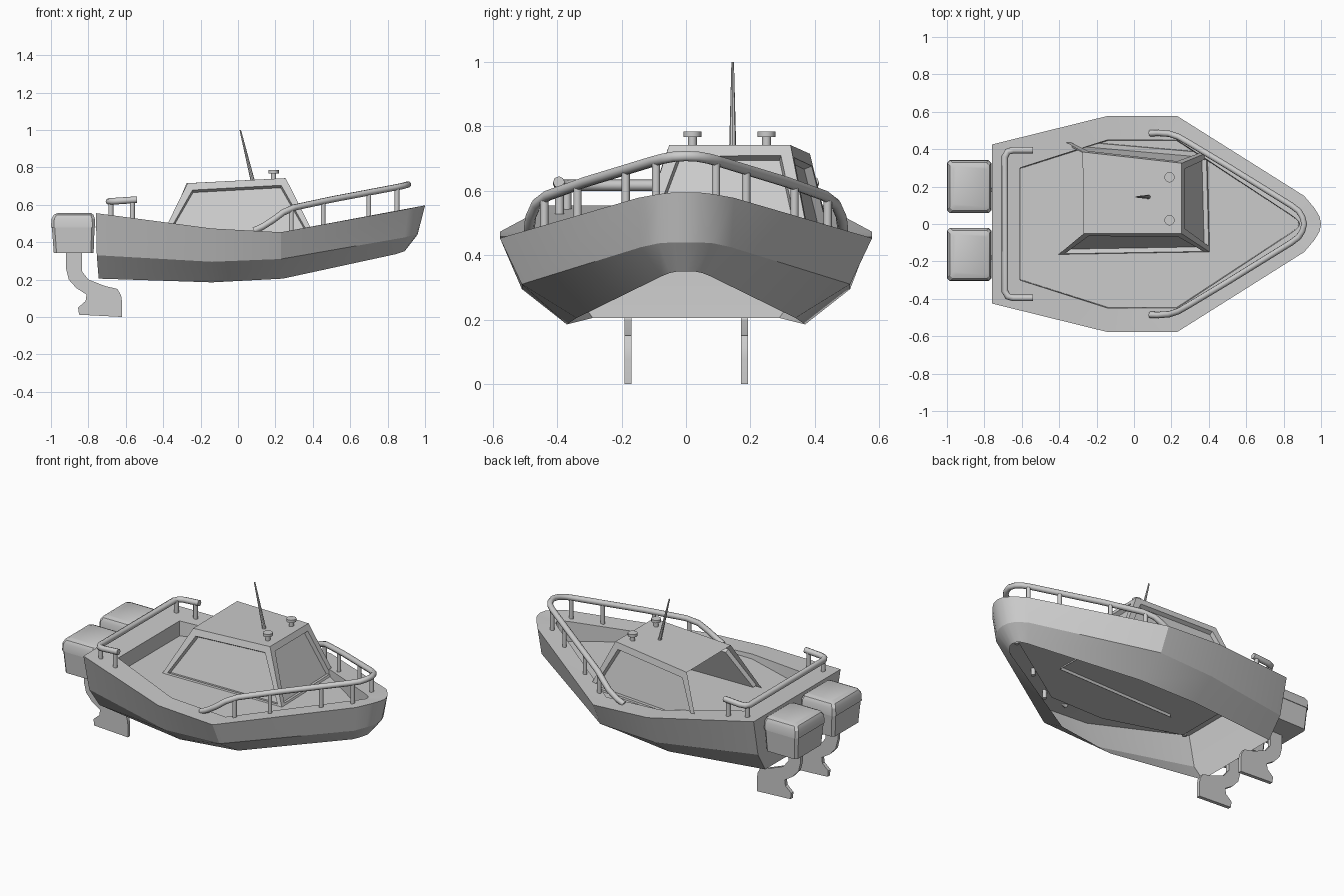
import bpy, bmesh, math
from mathutils import Vector

if "Cube" in bpy.data.objects:
    bpy.data.objects.remove(bpy.data.objects["Cube"])


def finish(bm, name, angle=30):
    me = bpy.data.meshes.new(name)
    bm.to_mesh(me)
    bm.free()
    ob = bpy.data.objects.new(name, me)
    bpy.context.collection.objects.link(ob)
    bpy.ops.object.select_all(action='DESELECT')
    ob.select_set(True)
    bpy.context.view_layer.objects.active = ob
    bpy.ops.object.shade_smooth_by_angle(angle=math.radians(angle))
    return ob


def loft(bm, rings, cap_start=False, cap_end=False):
    loops = [[bm.verts.new(p) for p in r] for r in rings]
    n = len(loops[0])
    for a, b in zip(loops, loops[1:]):
        for i in range(n):
            j = (i + 1) % n
            bm.faces.new((a[i], a[j], b[j], b[i]))
    if cap_start:
        bm.faces.new(loops[0][::-1])
    if cap_end:
        bm.faces.new(loops[-1])


def mirrored(half):
    # half runs stern to bow on +y; the last point lies on the centreline
    return [(x, -y, z) for x, y, z in half] + half[-2::-1]


def tube(name, pts, r):
    cu = bpy.data.curves.new(name, 'CURVE')
    cu.dimensions = '3D'
    cu.bevel_depth = r
    cu.bevel_resolution = 2
    cu.use_fill_caps = True
    sp = cu.splines.new('POLY')
    sp.points.add(len(pts) - 1)
    for p, co in zip(sp.points, pts):
        p.co = (*co, 1)
    sp.use_smooth = True
    ob = bpy.data.objects.new(name, cu)
    bpy.context.collection.objects.link(ob)


def cone(name, a, b, r1, r2, sides=12):
    a, b = Vector(a), Vector(b)
    bm = bmesh.new()
    bmesh.ops.create_cone(bm, cap_ends=True, segments=sides, radius1=r1,
                          radius2=r2, depth=(b - a).length)
    q = (b - a).to_track_quat('Z', 'Y')
    for v in bm.verts:
        v.co = q @ v.co + (a + b) / 2
    finish(bm, name, 40)


# Hull: open-bottomed shell, wide gunwale and sunken flat deck
FLOOR = 0.445
bottom = [(-.745, .29, .205), (-.14, .37, .185), (.24, .34, .205), (.84, .075, .335),
          (.87, .05, .345), (.885, .025, .35), (.89, 0, .35)]
chine = [(-.755, .375, .33), (-.14, .51, .295), (.23, .51, .31), (.89, .14, .425),
         (.935, .085, .437), (.955, .04, .44), (.96, 0, .44)]
sheer = [(-.76, .425, .555), (-.14, .578, .473), (.23, .578, .453), (.91, .15, .578),
         (.965, .085, .59), (.992, .04, .595), (1, 0, .595)]
inner = [(-.61, .30, .535), (-.14, .45, .473), (.23, .45, .453), (.83, .055, .565),
         (.865, .03, .57), (.88, .015, .572), (.885, 0, .572)]
floor = [(x * .995, y * .99, FLOOR) for x, y, z in inner]
bm = bmesh.new()
loft(bm, [mirrored(r) for r in (bottom, chine, sheer, inner, floor)], cap_end=True)
finish(bm, "hull", 22)

# Cabin: offset shell, open at the back, with recessed windows
bm = bmesh.new()
base = [bm.verts.new(p) for p in ((-.41, -.168, .43), (.412, -.155, .43),
                                  (.40, .385, .43), (-.395, .455, .43))]
roof = [bm.verts.new(p) for p in ((-.27, -.052, .715), (.255, -.052, .742),
                                  (.255, .325, .742), (-.275, .385, .715))]
walls = [bm.faces.new((base[i], base[i + 1], roof[i + 1], roof[i])) for i in range(3)]
bm.faces.new(roof)
bm.normal_update()
bmesh.ops.inset_individual(bm, faces=walls, thickness=.047, depth=0)
bm.normal_update()
ext = bmesh.ops.inset_individual(bm, faces=walls, thickness=.006, depth=-.025)
finish(bm, "cabin", 15)

# Antenna and roof lights
cone("antenna", (.078, .145, .73), (.012, .145, 1.0), .011, .004, 8)
for y in (.25, .02):
    cone("roof_light_stem", (.19, y, .735), (.19, y, .772), .014, .014)
    cone("roof_light_cap", (.19, y, .768), (.19, y, .785), .028, .028)

# Bow rail with posts
half = [(.085, .485, .462), (.13, .487, .482), (.19, .482, .52), (.24, .465, .558),
        (.30, .43, .585), (.50, .31, .628), (.84, .10, .692), (.88, .07, .70),
        (.90, .038, .706), (.91, 0, .708)]
tube("bow_rail", mirrored(half), .017)
for x, y, z in ((.285, .44, .58), (.455, .337, .62), (.70, .187, .665), (.85, .093, .69)):
    for s in (1, -1):
        cone("bow_rail_post", (x, s * y, z - .165), (x, s * y, z), .013, .013, 10)

# Stern rail with posts
half = [(-.54, .395, .627), (-.645, .395, .62), (-.675, .387, .618), (-.69, .36, .617)]
tube("stern_rail", half + [(x, -y, z) for x, y, z in half[::-1]], .018)
for s in (1, -1):
    for x, y in ((-.565, .393), (-.68, .37)):
        cone("stern_rail_post", (x, s * y, .50), (x, s * y, .62), .014, .014, 10)


# Twin outboard engines
def rect(x0, x1, y, hw, z, c=.015):
    return [(x0 + c, y - hw, z), (x1 - c, y - hw, z), (x1, y - hw + c, z),
            (x1, y + hw - c, z), (x1 - c, y + hw, z), (x0 + c, y + hw, z),
            (x0, y + hw - c, z), (x0, y - hw + c, z)]


leg = [(-.92, .36), (-.835, .36), (-.835, .245), (-.80, .20), (-.71, .165), (-.645, .15),
       (-.625, .115), (-.62, .08), (-.62, 0), (-.85, .012), (-.855, .05), (-.815, .085),
       (-.81, .12), (-.865, .155), (-.905, .20), (-.92, .26)]
for leg_y, y in ((.182, .2), (-.18, -.163)):
    bm = bmesh.new()
    loft(bm, [rect(-.985, -.772, y, .128, .343), rect(-.995, -.767, y, .138, .478)],
         cap_start=True, cap_end=True)
    finish(bm, "engine_lower_cowl")
    bm = bmesh.new()
    loft(bm, [rect(-1, -.763, y, .142, .478), rect(-.997, -.765, y, .14, .525),
              rect(-.985, -.773, y, .128, .546), rect(-.965, -.785, y, .108, .555)],
         cap_start=True, cap_end=True)
    finish(bm, "engine_top_cowl")
    bm = bmesh.new()
    loft(bm, [[(x, leg_y - .011, z) for x, z in leg], [(x, leg_y + .011, z) for x, z in leg]],
         cap_start=True, cap_end=True)
    bmesh.ops.recalc_face_normals(bm, faces=bm.faces)
    finish(bm, "engine_leg")
